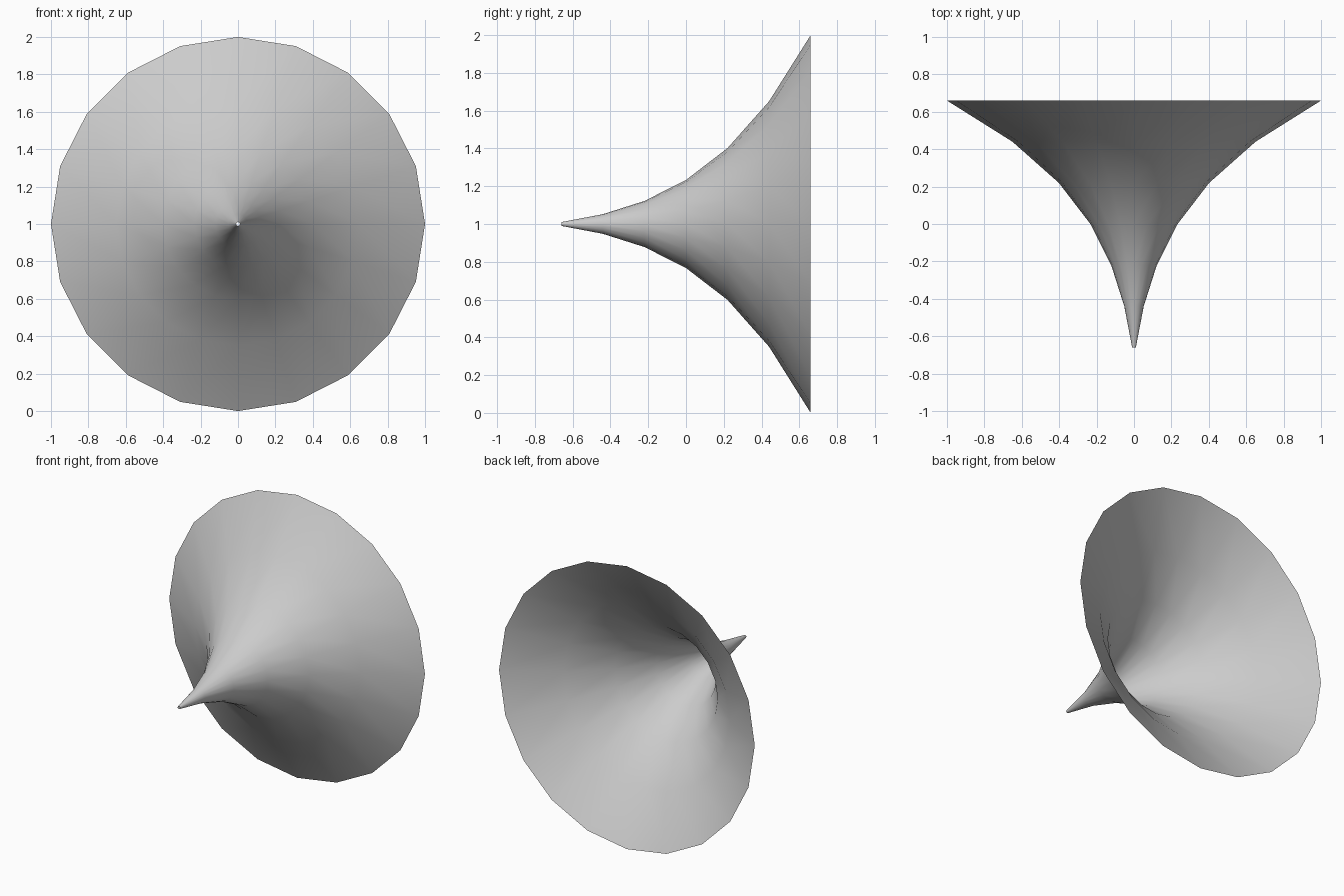
import bpy, bmesh
from math import tau
from mathutils import Vector

if "Cube" in bpy.data.objects:
    bpy.data.objects.remove(bpy.data.objects["Cube"])

SIDES = 20
# flared profile: (y along the axis, radius)
PROFILE = [(-0.66, 0.01), (-0.44, 0.052), (-0.22, 0.122), (0.0, 0.233),
           (0.22, 0.402), (0.44, 0.65), (0.66, 1.0)]

# open horn, the profile spun around the y axis at z = 1
bm = bmesh.new()
verts = [bm.verts.new((0, y, 1 + r)) for y, r in PROFILE]
edges = [bm.edges.new(pair) for pair in zip(verts, verts[1:])]
bmesh.ops.spin(bm, geom=verts + edges, cent=Vector((0, 0, 1)), axis=Vector((0, 1, 0)),
               angle=tau, steps=SIDES, use_merge=False)
bmesh.ops.remove_doubles(bm, verts=bm.verts, dist=0.0005)

# outer side faces away from the axis
bm.normal_update()
for f in bm.faces:
    c = f.calc_center_median()
    if f.normal.dot(Vector((c.x, 0, c.z - 1))) < 0:
        f.normal_flip()
for f in bm.faces:
    f.smooth = True

mesh = bpy.data.meshes.new("flared_horn")
bm.to_mesh(mesh)
bm.free()
horn = bpy.data.objects.new("flared_horn", mesh)
bpy.context.collection.objects.link(horn)
